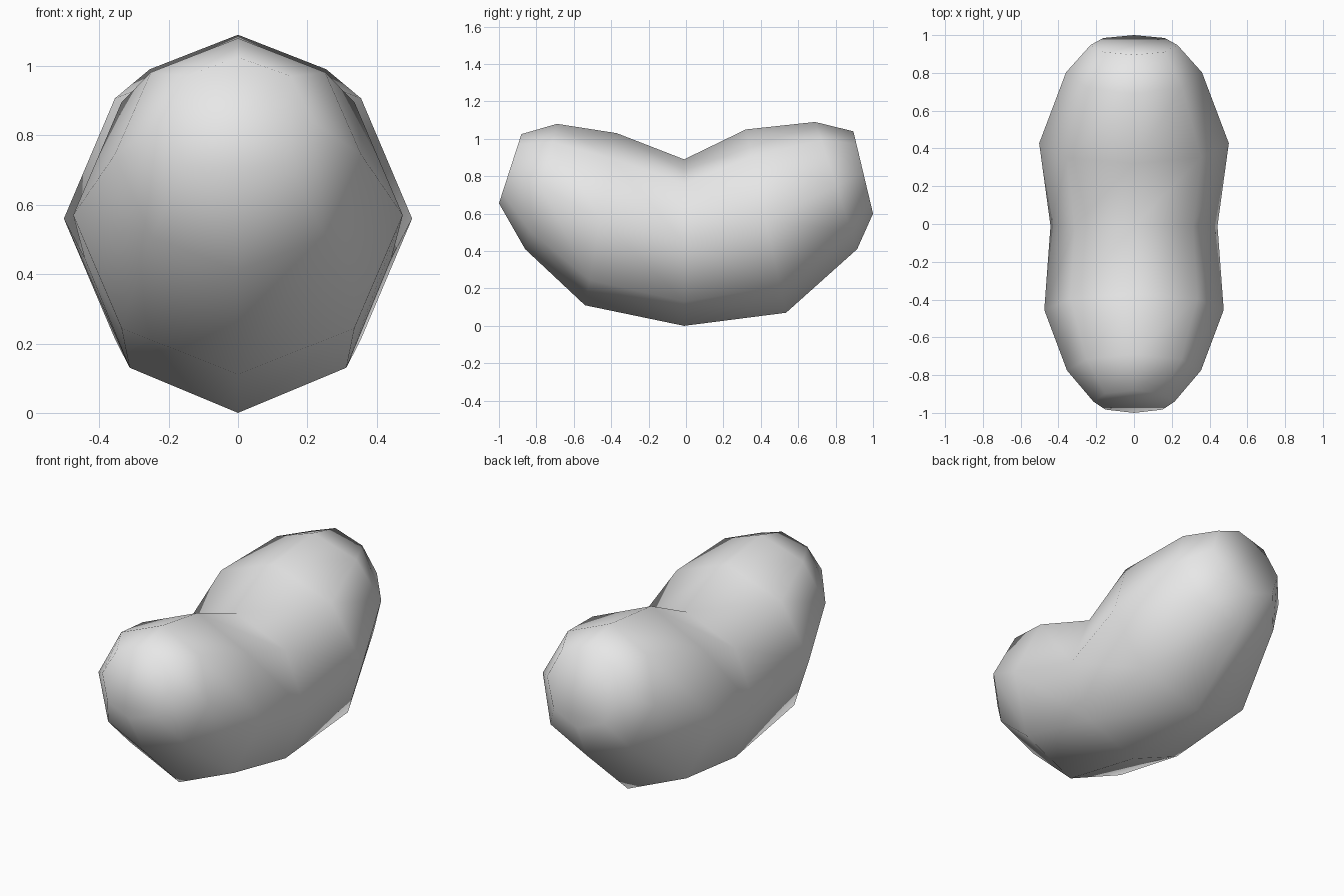
import bpy, bmesh
from math import sin, cos, tau
from mathutils import Vector

SIDES = 8

# Remove the default cube
cube = bpy.data.objects.get("Cube")
if cube:
    bpy.data.objects.remove(cube, do_unlink=True)

# Plain grey skin
grey = bpy.data.materials.new("light_grey")
grey.use_nodes = True
colour = (0.8, 0.8, 0.8, 1)
grey.diffuse_color = colour
grey.node_tree.nodes["Principled BSDF"].inputs["Base Color"].default_value = colour

# Cross-sections along the bent body: top (y, z), bottom (y, z), half width
sections = [
    ((-0.88, 1.025), (-1.0, 0.655), 0.215),
    ((-0.69, 1.08), (-0.86, 0.41), 0.355),
    ((-0.37, 1.03), (-0.54, 0.11), 0.475),
    ((-0.01, 0.89), (-0.01, 0.0), 0.442),
    ((0.32, 1.05), (0.535, 0.07), 0.502),
    ((0.69, 1.09), (0.915, 0.41), 0.36),
    ((0.895, 1.04), (1.0, 0.6), 0.23),
]


def add_ring(bm, top, bottom, half_width):
    """Add an elliptical ring with one vertex at the top and one at the bottom."""
    top, bottom = Vector((0, *top)), Vector((0, *bottom))
    centre, up = (top + bottom) / 2, (top - bottom) / 2
    side = Vector((half_width, 0, 0))
    return [bm.verts.new(centre + up * cos(tau * i / SIDES) + side * sin(tau * i / SIDES))
            for i in range(SIDES)]


# Bean body: bridged rings with flat caps
bm = bmesh.new()
rings = [add_ring(bm, *section) for section in sections]
for a, b in zip(rings, rings[1:]):
    for i in range(SIDES):
        j = (i + 1) % SIDES
        bm.faces.new((a[i], a[j], b[j], b[i]))
bm.faces.new(rings[0])
bm.faces.new(rings[-1])
bmesh.ops.recalc_face_normals(bm, faces=bm.faces)
for face in bm.faces:
    face.smooth = True

mesh = bpy.data.meshes.new("bean_body")
bm.to_mesh(mesh)
bm.free()
mesh.materials.append(grey)
bean = bpy.data.objects.new("bean_body", mesh)
bpy.context.collection.objects.link(bean)
